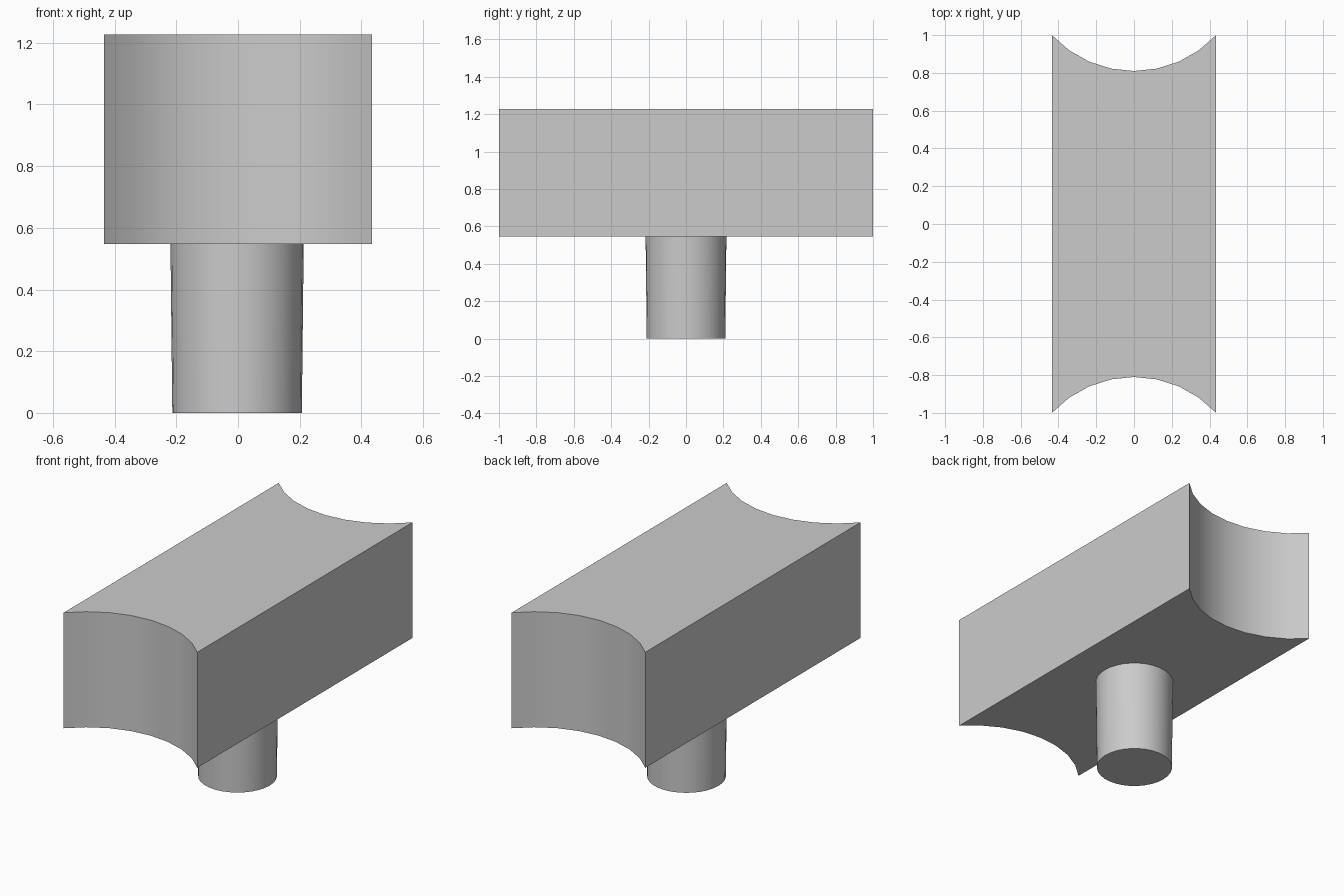
import bpy, bmesh, math

cube = bpy.data.objects.get("Cube")
if cube:
    bpy.data.objects.remove(cube, do_unlink=True)

HALF_WIDTH, HALF_LENGTH, SCOOP_DEPTH = 0.435, 1.0, 0.19
BEAM_BOTTOM, BEAM_TOP = 0.547, 1.227
ARC_STEPS = 8

grey = bpy.data.materials.new("plain_grey")
grey.use_nodes = True
grey.diffuse_color = (0.6, 0.6, 0.6, 1)
grey.node_tree.nodes["Principled BSDF"].inputs["Base Color"].default_value = (0.6, 0.6, 0.6, 1)


def finish(obj):
    obj.data.materials.append(grey)
    bpy.ops.object.select_all(action="DESELECT")
    obj.select_set(True)
    bpy.context.view_layer.objects.active = obj
    bpy.ops.object.shade_smooth_by_angle(angle=math.radians(30))


# Beam: plan outline with a circular scoop at each end, extruded upward
radius = (HALF_WIDTH ** 2 + SCOOP_DEPTH ** 2) / (2 * SCOOP_DEPTH)
spread = math.asin(HALF_WIDTH / radius)
centre = HALF_LENGTH - SCOOP_DEPTH + radius
angles = [spread * (2 * i / ARC_STEPS - 1) for i in range(ARC_STEPS + 1)]
back_arc = [(radius * math.sin(a), centre - radius * math.cos(a)) for a in angles]
outline = back_arc + [(-x, -y) for x, y in back_arc]

bm = bmesh.new()
base = bm.faces.new([bm.verts.new((x, y, BEAM_BOTTOM)) for x, y in outline])
extruded = bmesh.ops.extrude_face_region(bm, geom=[base], use_keep_orig=True)["geom"]
top_verts = [v for v in extruded if isinstance(v, bmesh.types.BMVert)]
bmesh.ops.translate(bm, verts=top_verts, vec=(0, 0, BEAM_TOP - BEAM_BOTTOM))
bmesh.ops.recalc_face_normals(bm, faces=bm.faces)
mesh = bpy.data.meshes.new("scooped_beam")
bm.to_mesh(mesh)
bm.free()
beam = bpy.data.objects.new("scooped_beam", mesh)
bpy.context.collection.objects.link(beam)
finish(beam)

# Post: slightly tapered peg under the middle of the beam
bpy.ops.mesh.primitive_cone_add(
    vertices=32, radius1=0.21, radius2=0.216, depth=BEAM_BOTTOM,
    location=(-0.003, 0, BEAM_BOTTOM / 2))
post = bpy.context.object
post.name = "round_post"
finish(post)
